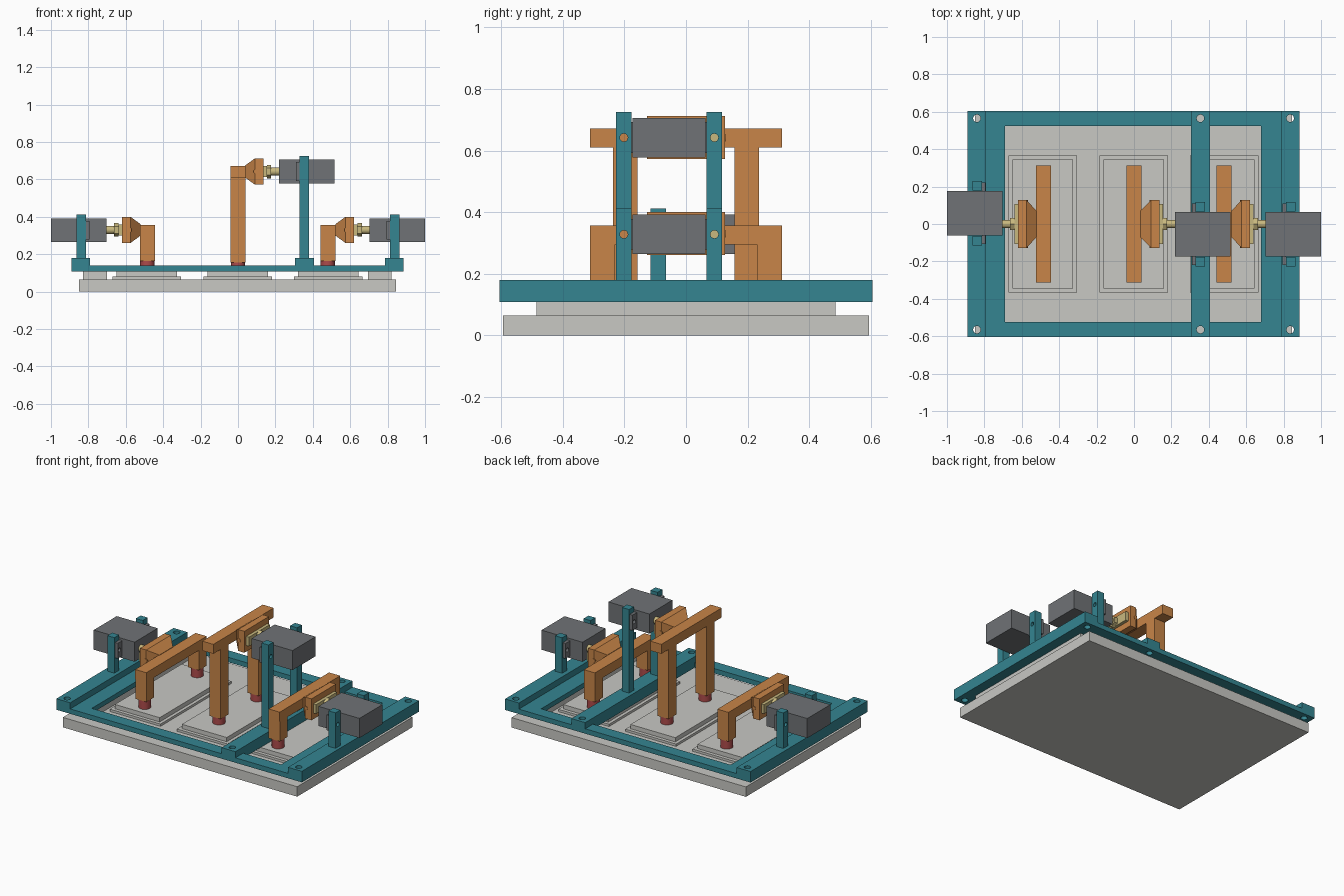
import bpy, bmesh, math
from mathutils import Matrix, Vector

if "Cube" in bpy.data.objects:
    bpy.data.objects.remove(bpy.data.objects["Cube"])


def material(name, rgb):
    m = bpy.data.materials.new(name)
    m.diffuse_color = (*rgb, 1)
    m.use_nodes = True
    m.node_tree.nodes["Principled BSDF"].inputs["Base Color"].default_value = m.diffuse_color
    return m


TEAL = material("teal", (0.035, 0.235, 0.285))
ORANGE = material("orange", (0.58, 0.235, 0.065))
GRAY = material("dark gray", (0.16, 0.17, 0.18))
PALE = material("pale gray", (0.58, 0.58, 0.55))
RED = material("dull red", (0.42, 0.07, 0.07))
BRASS = material("brass", (0.58, 0.48, 0.21))


def finish(bm, name, mat):
    bmesh.ops.recalc_face_normals(bm, faces=bm.faces)
    me = bpy.data.meshes.new(name)
    bm.to_mesh(me)
    bm.free()
    me.materials.append(mat)
    ob = bpy.data.objects.new(name, me)
    bpy.context.collection.objects.link(ob)
    return ob


def box(name, mat, x0, x1, y0, y1, z0, z1):
    bm = bmesh.new()
    size = Matrix.Diagonal((x1 - x0, y1 - y0, z1 - z0, 1))
    mid = Matrix.Translation(((x0 + x1) / 2, (y0 + y1) / 2, (z0 + z1) / 2))
    bmesh.ops.create_cube(bm, size=1, matrix=mid @ size)
    return finish(bm, name, mat)


def rods(name, mat, spans, r, seg=24):
    """One object holding a cylinder for each start/end pair."""
    bm = bmesh.new()
    for a, b in spans:
        a, b = Vector(a), Vector(b)
        rot = (b - a).to_track_quat('Z', 'Y').to_matrix().to_4x4()
        bmesh.ops.create_cone(bm, cap_ends=True, segments=seg, radius1=r, radius2=r,
                              depth=(b - a).length,
                              matrix=Matrix.Translation((a + b) / 2) @ rot)
    ob = finish(bm, name, mat)
    for p in ob.data.polygons:
        p.use_smooth = len(p.vertices) == 4 and seg > 6
    return ob


def cut(ob, cutter):
    cutter.hide_render = True
    cutter.hide_set(True)
    mod = ob.modifiers.new("holes", 'BOOLEAN')
    mod.operation = 'DIFFERENCE'
    mod.solver = 'EXACT'
    mod.object = cutter


# Base plate with two support rails
box("base_plate", PALE, -.85, .845, -.595, .595, 0, .065)
box("left_rail", PALE, -.83, -.70, -.485, .485, .065, .108)
box("right_rail", PALE, .695, .82, -.485, .485, .065, .108)

# Stepped pads under the clamps
for n, x in (("left", -.487), ("middle", -.002), ("right", .483)):
    box(n + "_pad_lower", PALE, x - .183, x + .183, -.367, .367, .065, .08)
    box(n + "_pad_upper", PALE, x - .162, x + .162, -.345, .345, .08, .108)

# Frame with raised bars and bolt holes
frame = [
    box("frame_left", TEAL, -.89, -.69, -.605, .605, .108, .14),
    box("frame_right", TEAL, .68, .885, -.605, .605, .108, .14),
    box("frame_front", TEAL, -.69, .68, -.605, -.525, .108, .14),
    box("frame_back", TEAL, -.69, .68, .525, .605, .108, .14),
    box("left_bar", TEAL, -.89, -.79, -.605, .605, .14, .18),
    box("middle_bar", TEAL, .305, .405, -.605, .605, .108, .18),
    box("right_bar", TEAL, .785, .885, -.605, .605, .14, .18),
]
bolt_cutter = rods("bolt_cutter", TEAL,
                   [((x, y, .09), (x, y, .2)) for x in (-.84, .355, .835) for y in (-.565, .565)], .02)
for part in frame:
    cut(part, bolt_cutter)


def clamp(n, xc, leg_y, beam_z0, beam_z1, foot_z):
    """Cross beam on two legs with round red feet."""
    box(n + "_beam", ORANGE, xc - .04, xc + .04, -.312, .312, beam_z0, beam_z1)
    for side, s in (("front", -1), ("back", 1)):
        ya, yb = sorted((s * leg_y, s * (leg_y + .08)))
        box(f"{n}_{side}_leg", ORANGE, xc - .04, xc + .04, ya, yb, foot_z, beam_z0)
        y = (ya + yb) / 2
        rods(f"{n}_{side}_foot", RED, [((xc, y, .108), (xc, y, foot_z))], .038)


def bracket(n, x, s, z):
    """Tapered block on the beam, growing outward along s, then coupling and rod."""
    bm = bmesh.new()
    rings = []
    for dx, hy, hz in ((0, .07, .03), (.055, .127, .07), (.1, .127, .07)):
        rings.append([bm.verts.new((x + s * dx, a * hy, z + b * hz))
                      for a, b in ((-1, -1), (1, -1), (1, 1), (-1, 1))])
    for r0, r1 in zip(rings, rings[1:]):
        for i in range(4):
            j = (i + 1) % 4
            bm.faces.new((r0[i], r0[j], r1[j], r1[i]))
    bm.faces.new(rings[0])
    bm.faces.new(rings[-1])
    finish(bm, n + "_bracket", ORANGE)
    rods(n + "_bracket_pin", ORANGE, [((x + s * .06, -.129, z), (x + s * .06, .129, z))], .012)
    xs = sorted((x + s * .1, x + s * .12))
    box(n + "_coupling_plate", BRASS, *xs, -.108, .108, z - .03, z + .03)
    rods(n + "_nut", BRASS, [((x + s * .12, 0, z), (x + s * .142, 0, z))], .036, 6)
    rods(n + "_rod", BRASS, [((x + s * .142, 0, z), (x + s * .2, 0, z))], .022)


def actuator(n, xa, s, z, yc):
    """Motor box from xa outward, carried by two posts with a mounting flange."""
    xs = sorted((xa, xa + s * .296))
    box(n + "_motor", GRAY, *xs, yc - .119, yc + .119, z - .064, z + .064)
    post = sorted((xa + s * .11, xa + s * .16))
    flange = sorted((xa + s * .09, xa + s * .11))
    holes = rods(n + "_pin_cutter", TEAL, [((post[0] - .05, yc + k * .147, z), (post[1] + .05, yc + k * .147, z))
                                           for k in (-1, 1)], .013)
    cut(box(n + "_flange", GRAY, *flange, yc - .165, yc + .165, z - .05, z + .05), holes)
    for side, k in (("front", -1), ("back", 1)):
        y = yc + k * .147
        cut(box(f"{n}_{side}_post", TEAL, *post, y - .025, y + .025, .18, z + .084), holes)


# Three clamp stations: two low ones facing inward, one tall in the middle
clamp("left", -.485, .231, .295, .357, .165)
bracket("left", -.52, -1, .33)
actuator("left", -.704, -1, .328, .057)

clamp("middle", 0, .157, .61, .672, .155)
bracket("middle", .035, 1, .642)
actuator("middle", .22, 1, .642, -.055)

clamp("right", .48, .231, .295, .357, .165)
bracket("right", .52, 1, .33)
actuator("right", .704, 1, .328, -.055)
